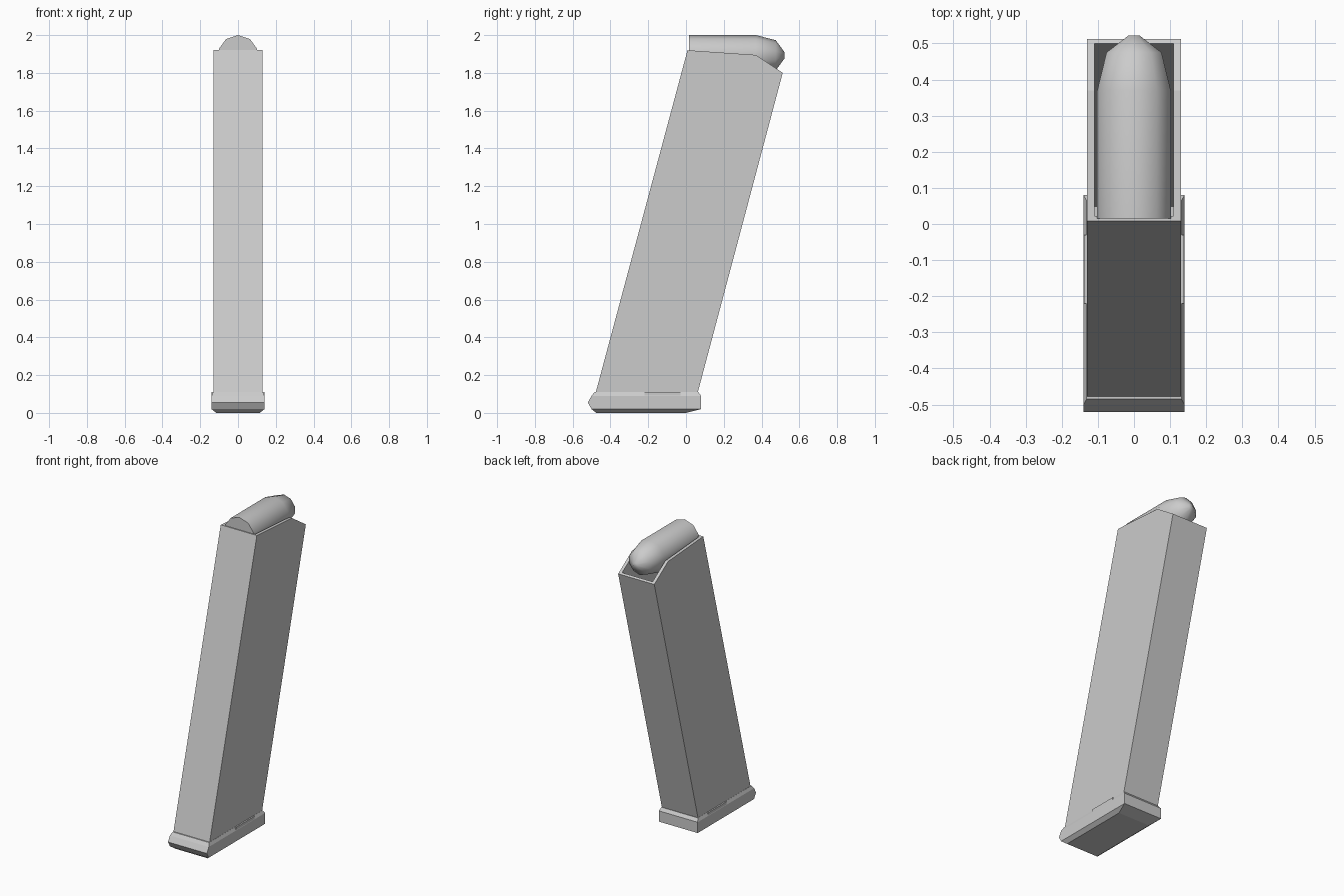
import bpy, bmesh, math

if "Cube" in bpy.data.objects:
    bpy.data.objects.remove(bpy.data.objects["Cube"])


def finish(name, bm):
    bmesh.ops.recalc_face_normals(bm, faces=bm.faces)
    mesh = bpy.data.meshes.new(name)
    bm.to_mesh(mesh)
    bm.free()
    ob = bpy.data.objects.new(name, mesh)
    bpy.context.collection.objects.link(ob)
    return ob


def loft(name, rings):
    """Closed solid through equal-length rings of points."""
    bm = bmesh.new()
    vs = [[bm.verts.new(p) for p in ring] for ring in rings]
    n = len(vs[0])
    for a, b in zip(vs, vs[1:]):
        for i in range(n):
            j = (i + 1) % n
            bm.faces.new((a[i], a[j], b[j], b[i]))
    bm.faces.new(vs[0])
    bm.faces.new(vs[-1])
    return finish(name, bm)


def prism(name, profile, half_width):
    """Side profile (y, z) extruded across x."""
    return loft(name, [[(x, y, z) for y, z in profile] for x in (-half_width, half_width)])


def activate(ob):
    bpy.ops.object.select_all(action='DESELECT')
    ob.select_set(True)
    bpy.context.view_layer.objects.active = ob


# Slanted hollow body with a sloping open top
body = prism("body", [(-0.48, 0.10), (0.06, 0.10), (0.512, 1.80),
                      (0.37, 1.895), (0.008, 1.92)], 0.13)


def back(z):
    return -0.48 + (z - 0.10) * 0.268 + 0.014


def front(z):
    return 0.06 + (z - 0.10) * 0.2659 - 0.014


cavity = prism("cavity_cutter", [(back(0.05), 0.05), (front(0.05), 0.05),
                                 (front(2.1), 2.1), (back(2.1), 2.1)], 0.11)
cavity.hide_render = True
cut = body.modifiers.new("cavity", 'BOOLEAN')
cut.operation = 'DIFFERENCE'
cut.solver = 'EXACT'
cut.object = cavity
activate(body)
bpy.ops.object.modifier_apply(modifier="cavity")
bpy.data.objects.remove(cavity)

# Base plate: stacked rectangles (z, half width, back y, front y)
levels = [(0.0, 0.115, -0.475, 0.0), (0.02, 0.14, -0.50, 0.08),
          (0.055, 0.14, -0.52, 0.08), (0.09, 0.14, -0.50, 0.08),
          (0.11, 0.131, -0.485, 0.065)]
loft("base_plate", [[(-w, y0, z), (w, y0, z), (w, y1, z), (-w, y1, z)]
                    for z, w, y0, y1 in levels])

# Raised tabs on the sides of the base lip
prism("base_tabs", [(-0.22, 0.085), (-0.03, 0.085), (-0.03, 0.11), (-0.22, 0.11)], 0.139)

# Ten-sided round lying in the open top: (y, radius) along its axis
stations = [(0.015, 0.107), (0.37, 0.107), (0.475, 0.08), (0.522, 0.016)]
SIDES, AXIS_Z = 10, 1.893
top_round = loft("top_round", [
    [(r * math.sin(i * math.tau / SIDES), y, AXIS_Z + r * math.cos(i * math.tau / SIDES))
     for i in range(SIDES)] for y, r in stations])
activate(top_round)
bpy.ops.object.shade_smooth_by_angle(angle=math.radians(50))
